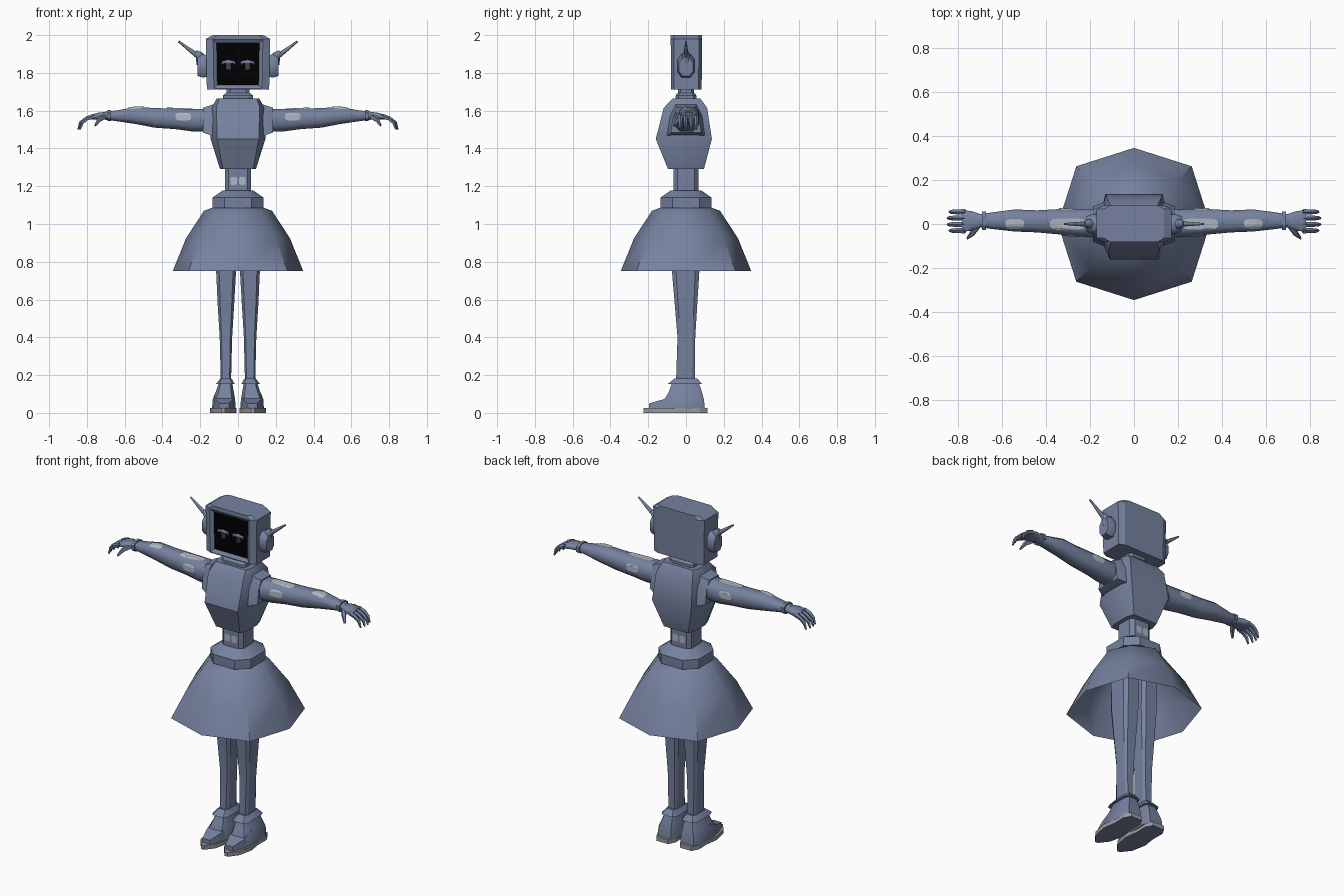
import bpy, bmesh, math
from mathutils import Vector
from mathutils.bvhtree import BVHTree

old = bpy.data.objects.get("Cube")
if old:
    bpy.data.objects.remove(old, do_unlink=True)


def material(name, rgb):
    m = bpy.data.materials.new(name)
    m.use_nodes = True
    m.diffuse_color = (*rgb, 1)
    m.node_tree.nodes["Principled BSDF"].inputs["Base Color"].default_value = (*rgb, 1)
    return m


BLUE = material("slate blue", (0.18, 0.222, 0.345))
PATCH = material("pale grey", (0.42, 0.48, 0.54))
BLACK = material("screen black", (0.0, 0.0, 0.0))
SOLE = material("sole grey", (0.31, 0.32, 0.335))


def finish(name, bm, mats, mirror=False, smooth=30):
    bmesh.ops.recalc_face_normals(bm, faces=bm.faces)
    me = bpy.data.meshes.new(name)
    bm.to_mesh(me)
    bm.free()
    ob = bpy.data.objects.new(name, me)
    bpy.context.collection.objects.link(ob)
    for m in mats:
        me.materials.append(m)
    bpy.ops.object.select_all(action='DESELECT')
    ob.select_set(True)
    bpy.context.view_layer.objects.active = ob
    bpy.ops.object.shade_smooth_by_angle(angle=math.radians(smooth))
    if mirror:
        ob.modifiers.new("mirror", 'MIRROR').use_mirror_merge = False
    return ob


def skin(rings, cap=True):
    """Bridge equal rings of points into a bmesh."""
    bm = bmesh.new()
    loops = [[bm.verts.new(p) for p in r] for r in rings]
    n = len(loops[0])
    for a, b in zip(loops, loops[1:]):
        for i in range(n):
            j = (i + 1) % n
            bm.faces.new((a[i], a[j], b[j], b[i]))
    if cap:
        bm.faces.new(loops[0])
        bm.faces.new(loops[-1])
    return bm


def loft(name, rings, mat=BLUE, cap=True, mirror=False, smooth=30):
    return finish(name, skin(rings, cap), [mat], mirror, smooth)


def octagon(cu, cv, hu, hv, cut=0.3):
    """Chamfered rectangle; cut is the share of each half side removed."""
    k = 1 - cut
    pts = [(1, -k), (1, k), (k, 1), (-k, 1), (-1, k), (-1, -k), (-k, -1), (k, -1)]
    return [(cu + hu * u, cv + hv * v) for u, v in pts]


def level(z, cx, cy, hx, hy, cut=0.3):
    return [(u, v, z) for u, v in octagon(cx, cy, hx, hy, cut)]


def section(x, cy, cz, hy, hz, cut=0.5):
    return [(x, u, v) for u, v in octagon(cy, cz, hy, hz, cut)]


def tube(name, path, radii, sides=6):
    path = [Vector(p) for p in path]
    rings = []
    for i, p in enumerate(path):
        d = (path[min(i + 1, len(path) - 1)] - path[max(i - 1, 0)]).normalized()
        a = d.cross(Vector((0, 1, 0))).normalized()
        b = d.cross(a)
        angles = [math.tau * k / sides for k in range(sides)]
        rings.append([p + radii[i] * (a * math.cos(t) + b * math.sin(t)) for t in angles])
    return loft(name, rings, mirror=True, smooth=65)


def patch(name, target, centre, outward, w, h):
    """Thin worn spot with rounded corners, projected onto the target surface."""
    src = bmesh.new()
    src.from_mesh(target.data)
    tree = BVHTree.FromBMesh(src)
    out = Vector(outward)
    up = Vector((0, 1, 0)) if out.z else Vector((0, 0, 1))
    rings = []
    for s in (1, 0.75, 0.5, 0.25, 0.02):
        ring = []
        for k in range(16):
            t = math.tau * k / 16
            u, v = (max(-1, min(1, 1.2 * f(t))) * s for f in (math.cos, math.sin))
            p = Vector(centre) + Vector((w * u, 0, 0)) + up * h * v
            hit = tree.ray_cast(p + out, -out)[0]
            ring.append((hit or p) + out * 0.004)
        rings.append(ring)
    src.free()
    loft(name, rings, PATCH, mirror=True)


# Head with a framed, recessed screen
bm = skin([level(1.713, 0, 0.002, 0.165, 0.081, 0.2), level(1.98, 0, 0.002, 0.17, 0.083, 0.2),
           level(2.0, 0, 0.002, 0.135, 0.083, 0.2)])
bmesh.ops.recalc_face_normals(bm, faces=bm.faces)
front = min(bm.faces, key=lambda f: f.calc_center_median().y + (f.calc_area() < 0.02))
bmesh.ops.inset_region(bm, faces=[front], thickness=0.006, depth=0)
bmesh.ops.inset_region(bm, faces=[front], thickness=0.026, depth=-0.013)
front.material_index = 1
screen_y = front.calc_center_median().y
finish("head", bm, [BLUE, BLACK], smooth=15)

# Eyes: drooping bar with a short stem
bm = bmesh.new()
half = [(0, 1.87), (.014, 1.866), (.034, 1.862), (.038, 1.845), (.03, 1.842), (.025, 1.849), (.014, 1.849),
        (.013, 1.82), (0, 1.813)]
shape = half + [(-x, z) for x, z in half[-2:0:-1]]
bm.faces.new([bm.verts.new((0.05 + x, screen_y - 0.005, z)) for x, z in shape])
finish("eyes", bm, [BLUE], True).modifiers.new("plate", 'SOLIDIFY').thickness = 0.004

# Ears and antennae
loft("ears", [section(.16, 0, 1.835, .04, .055), section(.185, 0, 1.838, .046, .063),
              section(.215, 0, 1.832, .036, .048)], mirror=True, smooth=50)
tube("antenna_sockets", [(.19, 0, 1.85), (.205, 0, 1.895), (.225, 0, 1.91)], [.03, .022, .012])
tube("antennae", [(.2, 0, 1.88), (.26, 0, 1.925), (.315, 0, 1.967)], [.015, .01, .005])

# Neck and collar
loft("neck", [level(z, 0, 0, .06, .042) for z in (1.65, 1.72)])
loft("collar", [level(1.66, 0, 0, .08, .055), level(1.68, 0, 0, .08, .055), level(1.693, 0, 0, .065, .045)])


# Torso: flat front and back panels with angled sides
def torso_ring(z, front_x, side_x, back_x, front_y, back_y):
    half_ring = [(front_x, front_y), (side_x, front_y * 0.5), (side_x, back_y * 0.5), (back_x, back_y)]
    return [(x, y, z) for x, y in half_ring] + [(-x, y, z) for x, y in reversed(half_ring)]


loft("torso", [torso_ring(1.29, .08, .095, .08, -.095, .095), torso_ring(1.45, .11, .145, .13, -.16, .137),
               torso_ring(1.615, .115, .14, .12, -.118, .112), torso_ring(1.665, .1, .112, .1, -.07, .075)])

# Waist, waistband and skirt
waist = loft("waist", [level(z, 0, 0, .07, .066) for z in (1.16, 1.3)])
loft("waistband", [level(1.085, 0, 0, .135, .135, .48), level(1.14, 0, 0, .135, .135, .48),
                   level(1.178, 0, 0, .08, .08, .45)])
skirt = []
for z, axis_r, corner_r in [(.752, .345, .37), (.925, .275, .28), (1.07, .18, .17), (1.088, .13, .13)]:
    radii = [axis_r, corner_r] * 4
    skirt.append([(r * math.cos(k * math.pi / 4), r * math.sin(k * math.pi / 4), z) for k, r in enumerate(radii)])
loft("skirt", skirt, cap=False, smooth=40)
for side, name in ((-1, "front"), (1, "back")):
    patch("waist_patches_" + name, waist, (.023, 0, 1.228), (0, side, 0), .018, .021)

# Shoulder sockets
rim = [(-.055, .08), (.055, .08), (.085, .02), (.1, -.085), (-.1, -.085), (-.085, .02)]
loft("shoulder_sockets", [[(x, y * s, 1.552 + z * s) for y, z in rim]
                          for x, s in ((.11, 1), (.135, 1), (.185, .8))], mirror=True)

# Arms with worn patches
arm = loft("arms", [section(.14, 0, 1.55, .065, .06), section(.24, .005, 1.55, .062, .06),
                    section(.33, .01, 1.556, .058, .054), section(.44, .012, 1.562, .05, .052),
                    section(.54, .016, 1.574, .05, .045), section(.64, .015, 1.573, .038, .029),
                    section(.71, .015, 1.573, .028, .02)], mirror=True, smooth=65)
patch("upper_arm_top_patches", arm, (.3, 0, 1.6), (0, 0, 1), .08, .026)
patch("forearm_top_patches", arm, (.54, 0, 1.6), (0, 0, 1), .042, .022)
patch("upper_arm_front_patches", arm, (.29, 0, 1.568), (0, -1, 0), .04, .02)
patch("upper_arm_back_patches", arm, (.31, 0, 1.568), (0, 1, 0), .04, .02)

# Hands
loft("bracelets", [section(x, .015, 1.574, .042, .029) for x in (.672, .69)], mirror=True)
loft("palms", [section(.69, .015, 1.573, .028, .02), section(.735, .014, 1.573, .044, .018),
               section(.78, .014, 1.565, .05, .012)], mirror=True, smooth=65)
for i, y in enumerate((-.03, -.002, .027, .055)):
    reach = .008 * (i in (1, 2))
    tube(f"finger_{i + 1}", [(.765, y, 1.57), (.8, y, 1.558), (.825 + reach, y, 1.535), (.837 + reach, y, 1.5)],
         [.013, .012, .01, .005], 5)
tube("thumbs", [(.71, -.01, 1.568), (.735, -.045, 1.552), (.755, -.065, 1.52)], [.016, .013, .006], 5)

# Legs and boots
loft("legs", [level(.16, .064, -.003, .027, .05), level(.4, .064, .002, .033, .047), level(.58, .064, 0, .044, .06),
              level(.755, .063, -.002, .053, .073), level(1.0, .064, 0, .055, .075)], mirror=True)
loft("ankle_cuffs", [level(.152, .067, -.006, .05, .092), level(.182, .064, 0, .03, .06)], mirror=True)
loft("boots", [level(.02, .075, -.01, .062, .11), level(.07, .075, -.01, .06, .105),
               level(.11, .07, -.003, .048, .088), level(.16, .066, -.003, .035, .07)], mirror=True)
loft("toes", [[(.075 + x * s, y, z) for x, z in ((-.06, .02), (.06, .02), (.05, h), (-.05, h))]
              for y, s, h in ((-.05, 1, .1), (-.12, .95, .072), (-.195, .5, .05))], mirror=True)

# Soles: grey rim, blue underside
outline = [(.038, .115), (.06, .075), (.058, 0), (.07, -.08), (.052, -.17), (.01, -.225)]
outline += [(-x, y) for x, y in reversed(outline)]
soles = loft("soles", [[(.078 + x, y, z) for x, y in outline] for z in (0, .025)], SOLE, mirror=True)
soles.data.materials.append(BLUE)
for face in soles.data.polygons:
    face.material_index = int(face.normal.z < -0.5)
